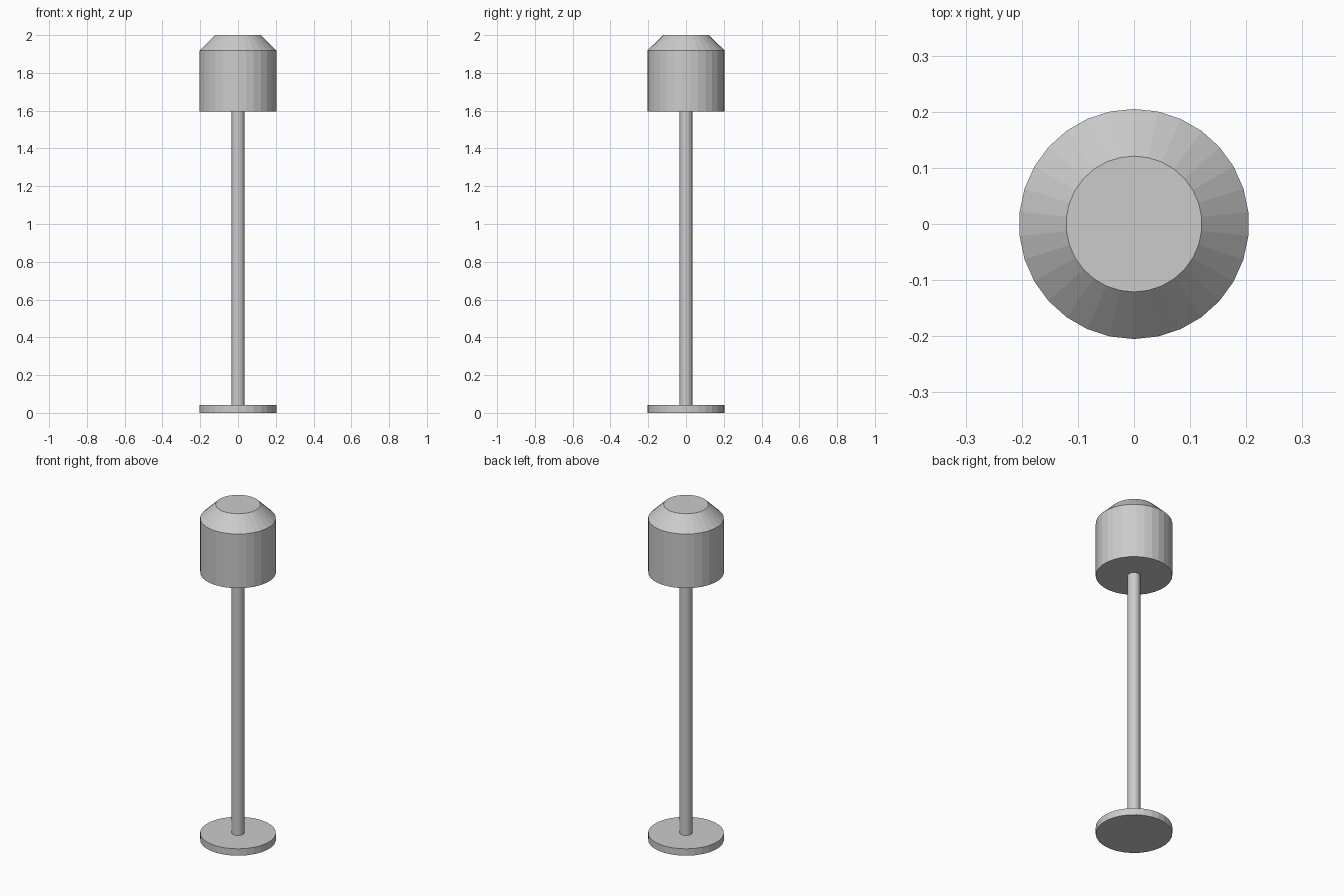
import bpy
import math

if "Cube" in bpy.data.objects:
    bpy.data.objects.remove(bpy.data.objects["Cube"])

SIDES = 30


def lathe(name, profile):
    """Closed, flat-shaded turned solid from (radius, height) rings."""
    verts = []
    for r, z in profile:
        for i in range(SIDES):
            a = math.pi / 2 + 2 * math.pi * i / SIDES
            verts.append((r * math.cos(a), r * math.sin(a), z))
    faces = [tuple(reversed(range(SIDES)))]
    for k in range(len(profile) - 1):
        lo, hi = k * SIDES, (k + 1) * SIDES
        for i in range(SIDES):
            j = (i + 1) % SIDES
            faces.append((lo + i, lo + j, hi + j, hi + i))
    last = (len(profile) - 1) * SIDES
    faces.append(tuple(range(last, last + SIDES)))
    mesh = bpy.data.meshes.new(name)
    mesh.from_pydata(verts, [], faces)
    obj = bpy.data.objects.new(name, mesh)
    bpy.context.collection.objects.link(obj)
    return obj


# Round foot
lathe("base", [(0.205, 0.0), (0.205, 0.041)])
# Slim upright
lathe("pole", [(0.034, 0.041), (0.034, 1.595)])
# Drum shade with chamfered top
lathe("shade", [(0.205, 1.595), (0.205, 1.918), (0.121, 2.0)])
